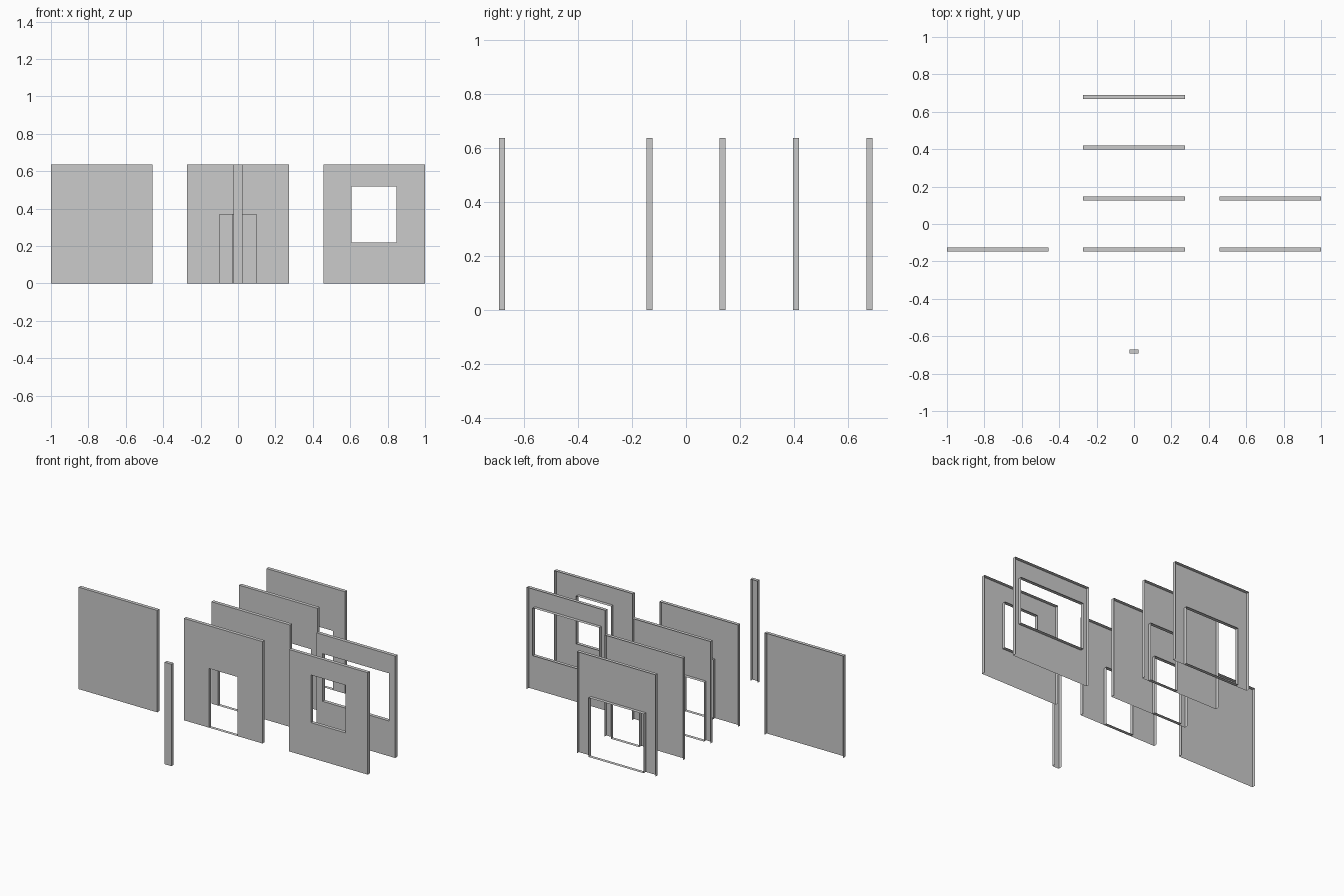
import bpy, bmesh

if "Cube" in bpy.data.objects:
    bpy.data.objects.remove(bpy.data.objects["Cube"])

W, H, T = 0.544, 0.637, 0.022      # panel width, height, rim depth
ROW = 0.272                        # spacing between rows


def panel(name, cx, cy, width=W, opening=None):
    """Open-backed wall shell: front sheet, side and top rims, optional framed opening."""
    bm = bmesh.new()
    front, back = cy - T / 2, cy + T / 2
    l, r = cx - width / 2, cx + width / 2

    def sheet(x0, x1, z0, z1):
        if x1 - x0 > 1e-5 and z1 - z0 > 1e-5:
            bm.faces.new([bm.verts.new((x, front, z)) for x, z in
                          ((x0, z0), (x1, z0), (x1, z1), (x0, z1))])

    def rim(path):
        for (xa, za), (xb, zb) in zip(path, path[1:]):
            bm.faces.new([bm.verts.new(p) for p in
                          ((xa, front, za), (xa, back, za), (xb, back, zb), (xb, front, zb))])

    # front sheet, split around the opening
    if opening:
        a, b, z0, z1 = opening
        a, b = a + cx, b + cx
        xs, zs = (l, a, b, r), (0, z0, z1, H)
        for i in range(3):
            for j in range(3):
                if (i, j) != (1, 1):
                    sheet(xs[i], xs[i + 1], zs[j], zs[j + 1])
        # frame lining, including the threshold or sill
        rim([(a, z0), (a, z1), (b, z1), (b, z0), (a, z0)])
    else:
        sheet(l, r, 0, H)
    # outer rim, open at the bottom
    rim([(r, 0), (r, H), (l, H), (l, 0)])

    bmesh.ops.remove_doubles(bm, verts=bm.verts, dist=1e-5)
    bmesh.ops.dissolve_limit(bm, angle_limit=0.01, verts=bm.verts, edges=bm.edges)
    mesh = bpy.data.meshes.new(name)
    bm.to_mesh(mesh)
    bm.free()
    obj = bpy.data.objects.new(name, mesh)
    bpy.context.collection.objects.link(obj)
    return obj


SIDE = 0.728                       # offset of the side columns
y = [-0.136 + ROW * i for i in range(4)]
DOOR_H, SILL, HEAD = 0.37, 0.22, 0.518

# plain wall and narrow corner post
panel("plain_wall", -SIDE, y[0])
panel("narrow_post", 0, -0.681, width=0.048)

# door walls
panel("centre_door_wall", 0, y[0], opening=(-0.098, 0.098, 0, DOOR_H))
panel("left_door_wall", 0, y[1], opening=(-0.227, -0.031, 0, DOOR_H))
panel("right_door_wall", 0, y[2], opening=(0.031, 0.227, 0, DOOR_H))
panel("wide_door_wall", 0, y[3], opening=(-0.19, 0.19, 0, DOOR_H))

# window walls
panel("window_wall", SIDE, y[0], opening=(-0.12, 0.12, SILL, HEAD))
panel("wide_window_wall", SIDE, y[1], opening=(-0.23, 0.23, SILL, HEAD))
